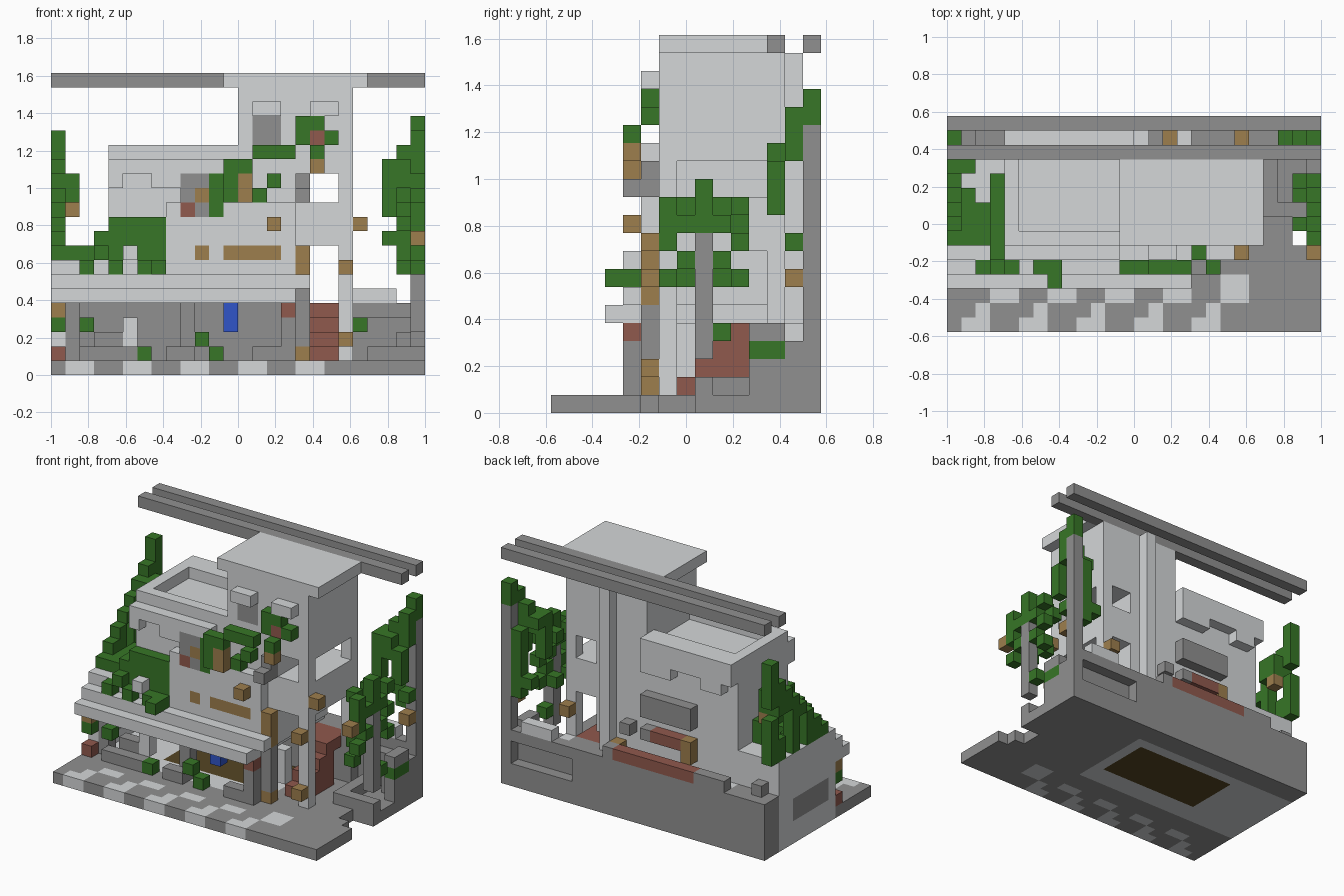
import bpy
import bmesh
import random

default_cube = bpy.data.objects.get("Cube")
if default_cube:
    bpy.data.objects.remove(default_cube, do_unlink=True)

UNIT = 2 / 26
random.seed(4)
materials = {}
cells = {}


def make_material(key, name, red, green, blue):
    material = bpy.data.materials.new(name)
    material.use_nodes = True
    material.diffuse_color = (red, green, blue, 1)
    material.node_tree.nodes["Principled BSDF"].inputs["Base Color"].default_value = (red, green, blue, 1)
    materials[key] = material


make_material("light", "light stone", 0.66, 0.68, 0.69)
make_material("dark", "dark stone", 0.28, 0.28, 0.28)
make_material("leaf", "leaf green", 0.038, 0.18, 0.02)
make_material("wood", "brown wood", 0.34, 0.21, 0.075)
make_material("brick", "red brick", 0.28, 0.1, 0.075)
make_material("blue", "door blue", 0.03, 0.09, 0.58)
make_material("floor", "dark floor wood", 0.09, 0.06, 0.017)
palette = list(materials)


def block_cells(block):
    """List the cells of a block; a single number means one cell wide."""
    xs, ys, zs = [range(s, s + 1) if isinstance(s, int) else range(*s) for s in block]
    return [(x, y, z) for x in xs for y in ys for z in zs]


def fill(part, colour, *blocks):
    for block in blocks:
        for cell in block_cells(block):
            cells[cell] = (part, colour)


def carve(*blocks):
    for block in blocks:
        for cell in block_cells(block):
            cells.pop(cell, None)


def build_part(part):
    """Make the outer skin of one part and merge its flat faces."""
    bm = bmesh.new()
    for cell, (owner, colour) in cells.items():
        for axis in range(3):
            for side in (0, 1):
                near = list(cell)
                near[axis] += 1 if side else -1
                if owner != part or tuple(near) in cells:
                    continue
                corners = []
                for a, b in ((0, 0), (1, 0), (1, 1), (0, 1)):
                    point = list(cell)
                    point[axis] += side
                    point[(axis + 1) % 3] += a
                    point[(axis + 2) % 3] += b
                    corners.append(bm.verts.new(
                        ((point[0] - 13) * UNIT, (point[1] - 7.5) * UNIT, point[2] * UNIT)))
                face = bm.faces.new(corners if side else corners[::-1])
                face.material_index = palette.index(colour)
    bmesh.ops.remove_doubles(bm, verts=bm.verts, dist=UNIT / 100)
    bmesh.ops.dissolve_limit(bm, angle_limit=0.01, verts=bm.verts, edges=bm.edges, delimit={"MATERIAL"})
    mesh = bpy.data.meshes.new(part)
    bm.to_mesh(mesh)
    bm.free()
    for material in materials.values():
        mesh.materials.append(material)
    bpy.context.collection.objects.link(bpy.data.objects.new(part, mesh))


# Ground plate with paved patches, wooden floor and a broken corner
fill("ground", "dark", ((0, 26), (0, 15), 0))
for x in range(0, 20, 4):
    fill("ground", "light", ((x + 1, x + 3), 0, 0), (x + 2, 1, 0), ((x + 3, x + 5), 2, 0))
fill("ground", "light", ((19, 21), (2, 4), 0), ((0, 17), (5, 13), 0))
fill("ground", "floor", ((6, 16), (7, 12), 0))
carve((25, 5, 0), ((24, 26), (6, 8), 0))

# Rear terrace and boundary wall
fill("rear_terrace", "dark", ((0, 21), (12, 14), (1, 5)))
fill("rear_terrace", "light", ((4, 17), 13, 4), (20, 13, 4))
fill("rear_wall", "dark", ((0, 26), 14, (1, 5)), ((18, 26), 13, (1, 4)))
carve(((19, 25), 14, (2, 4)))
fill("rear_wall", "light", ((21, 24), 14, 5))
fill("rear_wall", "brick", ((7, 15), 14, 5))

# Ground floor side wall, pillars and stepped balcony
fill("side_wall", "light", (0, (5, 13), (1, 5)), (17, 7, (2, 5)))
fill("side_wall", "dark", (0, (6, 11), (2, 4)))
for x in (1, 9, 17):
    fill("pillars", "dark", (x, 5, (1, 5)))
fill("pillars", "dark", (16, 4, (1, 4)))
for tier in range(3):
    fill("balcony", "light", ((0, 17 + min(tier, 1)), (3 + tier, 13), 5 + tier))
fill("balcony", "light", ((8, 18), (5, 13), 8))
fill("balcony", "wood", ((12, 16), 5, 8), (10, 5, 8), (17, 5, (6, 9)))
fill("balcony", "dark", (17, 5, 5))

# Upper house with parapet and sunken roof
fill("upper_house", "light", ((4, 18), (6, 13), (8, 16)), ((8, 17), 5, (9, 12)), ((4, 12), 5, (13, 15)))
carve(((5, 13), (7, 12), 15), ((5, 7), 5, 13))
fill("upper_house", "light", ((4, 13), 13, (14, 16)), ((5, 7), 13, 13), ((10, 13), 13, 13))
fill("upper_house", "dark", ((9, 11), 5, (12, 14)), (17, 4, 12), (17, 5, (12, 14)))

# Rear awning, bricks and loose stones
fill("rear_awning", "dark", ((8, 13), 13, (9, 11)))
fill("rear_bricks", "brick", ((9, 12), 13, 7))
fill("rear_stones", "dark", (1, 13, 5), (14, 13, 7), (12, 13, 7), (15, 14, 5), ((4, 7), 14, 5))
fill("rear_stones", "wood", (8, 13, (6, 8)), (15, 13, 5), (20, 13, 7))

# Tower with corner posts, open windows and flat roof
fill("tower", "light", ((13, 21), (6, 13), (9, 20)))
carve(((18, 21), (6, 13), (12, 14)))
fill("tower", "light", (20, 6, (1, 14)), (20, 12, (5, 14)))
fill("tower", "dark", ((14, 16), 6, (16, 18)))
fill("window_hoods", "light", ((14, 16), 5, 18), ((18, 20), 5, 18))
fill("tower_roof", "light", ((12, 22), (6, 12), 20))
fill("rear_column", "light", (16, 13, (5, 20)))
fill("roof_rails", "dark", ((0, 26), 12, 20), ((0, 26), 14, 20))

# Brick staircase
for step in range(4):
    fill("staircase", "brick", ((18, 20), (7 + step, 11), 1 + step))
fill("staircase", "brick", ((17, 20), (11, 13), 4))

# Yard walls and posts on the right
fill("yard_wall", "dark", ((22, 26), 8, 1), (22, (8, 14), 1), ((24, 26), 12, (1, 3)), (25, (11, 13), (1, 5)))
fill("yard_post", "dark", (25, 14, (5, 16)), (25, 8, (3, 10)))

# Items below the balcony
for x in (2, 4, 8, 14):
    fill("crates", "dark", ((x, x + 2), 4, 1))
fill("crates", "dark", ((3, 5), 5, 2))
fill("crates", "light", (5, 5, (2, 4)))
fill("blue_door", "blue", (12, 5, (3, 5)))
fill("entry_trim", "wood", (0, 4, 4))
fill("entry_trim", "leaf", (0, 4, 3))
fill("entry_trim", "brick", (0, 4, 1), (16, 4, 4))
fill("ground_plants", "leaf", (2, 4, 3), (6, 4, 1), (10, 4, 2), (11, 4, 1))

# Lanterns and loose blocks
fill("lanterns", "wood", (17, 5, 1), (20, 5, 2), (20, 5, 7), (15, 4, 10), (21, 6, 10),
     (25, 5, 9), (10, 5, 12), (18, 4, 14), (1, 12, 11))
fill("lanterns", "brick", (9, 5, 11), (18, 5, 16))
fill("lanterns", "dark", (10, 5, 11))

# Plants climbing the house front
fill("balcony_plants", "leaf", ((3, 8), 5, 9), ((4, 8), 5, (8, 11)), (2, 4, 7), (4, 4, 7),
     ((6, 8), 4, 7), (7, 3, 7), (3, 4, 8))
fill("balcony_plants", "light", (5, 4, 8))
fill("house_plants", "leaf", ((14, 17), 4, 15), (18, 4, 15), ((12, 14), 4, 14), (12, 4, (12, 14)),
     (11, 5, (11, 14)), (15, 5, 13), (14, 5, 12), ((17, 19), 5, 17), (17, 5, 16), (19, 5, 16))
fill("house_plants", "wood", (13, 4, (12, 14)))

# Left vine falling along the terrace edge
for y in range(6, 14):
    for z in range(8, y + 3):
        if random.random() < 0.75:
            fill("left_vine", "leaf", (0, y, z))
fill("left_vine", "leaf", (0, 13, (13, 17)), (1, (11, 13), (12, 14)), (1, 9, 8),
     ((1, 3), (6, 9), 8), (3, (6, 11), (8, 10)))

# Right vine on the rear post, and the bush around the yard post
fill("right_vine", "leaf", (23, 12, (11, 15)), (24, 12, (13, 15)), (23, 13, 14), (24, 13, (14, 16)),
     (24, 14, (8, 14)), (23, 14, 9), (25, 13, (14, 17)), (25, 13, 9), (25, 12, (11, 14)),
     (25, 14, (16, 18)))
for y in range(6, 11):
    for z in range(7, 12):
        if z == 11 or (y != 8 and (z in (7, 10) or (y + z) % 2)):
            fill("right_vine", "leaf", (25 if y == 6 else 24 + (y + z) % 2, y, z))
fill("right_vine", "leaf", (25, 8, (10, 13)), (25, (11, 13), 3), (25, 9, 4), (21, 11, 3))
fill("right_vine", "wood", (25, 13, 7))

for part_name in sorted({owner for owner, colour in cells.values()}):
    build_part(part_name)
